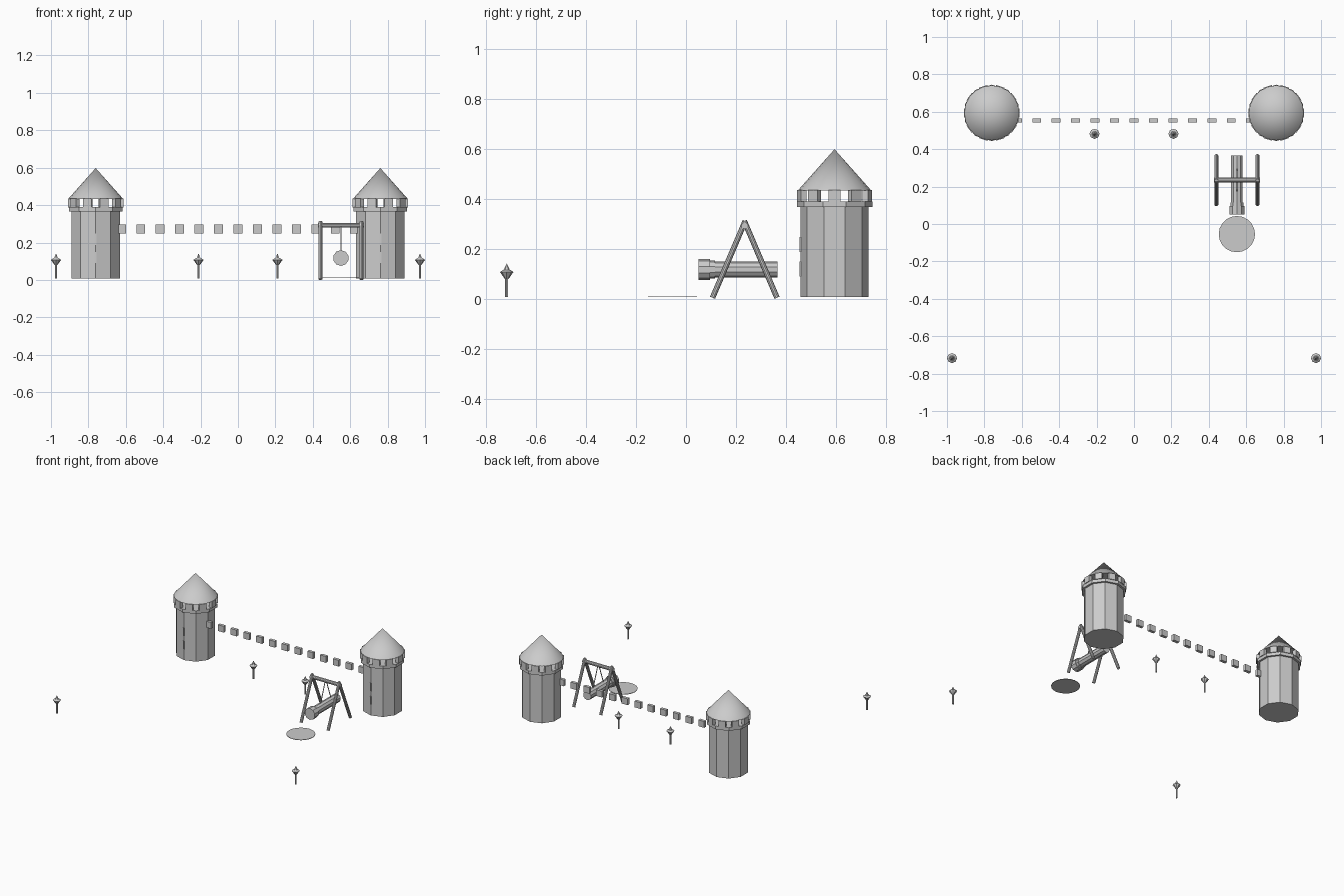
import bpy, math
from mathutils import Vector

cube = bpy.data.objects.get("Cube")
if cube:
    bpy.data.objects.remove(cube, do_unlink=True)

stone = bpy.data.materials.new("stone_grey")
stone.use_nodes = True
GREY = (0.6, 0.6, 0.6, 1)
stone.diffuse_color = GREY
stone.node_tree.nodes["Principled BSDF"].inputs["Base Color"].default_value = GREY


def finish(name, smooth=False):
    ob = bpy.context.object
    ob.name = name
    ob.data.materials.append(stone)
    if smooth:
        bpy.ops.object.shade_smooth_by_angle(angle=math.radians(40))
    return ob


def box(name, loc, size, turn=0):
    bpy.ops.mesh.primitive_cube_add(size=1, location=loc, rotation=(0, 0, turn))
    bpy.context.object.scale = size
    return finish(name)


def taper(name, start, end, r1, r2, sides, smooth=False):
    """Cone or cylinder running between two points."""
    a, b = Vector(start), Vector(end)
    d = b - a
    vertical = abs(d.x) + abs(d.y) < 1e-6
    rot = (0, 0, 0) if vertical else d.to_track_quat('Z', 'Y').to_euler()
    bpy.ops.mesh.primitive_cone_add(vertices=sides, radius1=r1, radius2=r2,
                                    depth=d.length, location=(a + b) / 2, rotation=rot)
    return finish(name, smooth)


def rod(name, start, end, r, sides=10):
    return taper(name, start, end, r, r, sides)


def tower(side, x, y=0.594):
    def column(part, z1, z2, r1, r2, sides=10, smooth=False):
        taper(f"{side}_tower_{part}", (x, y, z1), (x, y, z2), r1, r2, sides, smooth)

    column("body", 0.008, 0.368, 0.136, 0.136)
    column("parapet_floor", 0.366, 0.389, 0.151, 0.151)
    column("roof", 0.433, 0.598, 0.147, 0, 20, True)
    # Ring of battlements, open between them
    for i in range(10):
        a = math.radians(36 * i)
        box(f"{side}_tower_battlement", (x + 0.137 * math.cos(a), y + 0.137 * math.sin(a), 0.411),
            (0.024, 0.048, 0.046), a)
    # Arrow slits on the front
    for z in (0.12, 0.217):
        box(f"{side}_tower_arrow_slit", (x, y - 0.134, z), (0.01, 0.012, 0.06))


def torch(x, y):
    taper("torch_pole", (x, y, 0.008), (x, y, 0.085), 0.006, 0.006, 8)
    taper("torch_cup", (x, y, 0.08), (x, y, 0.107), 0.008, 0.027, 8)
    taper("torch_rim", (x, y, 0.107), (x, y, 0.116), 0.027, 0.014, 8)
    taper("torch_flame", (x, y, 0.114), (x, y, 0.142), 0.013, 0, 6)


for side, s in (("left", 1), ("right", -1)):
    tower(side, s * 0.761)
    torch(s * 0.973, -0.717)
    torch(s * 0.211, 0.482)

# Row of wall blocks between the towers
for i in range(-6, 7):
    box("wall_block", (i * 0.104, 0.554, 0.272), (0.048, 0.022, 0.046))

# Swinging ram: frame
cx, cy = 0.55, 0.235
for s in (-1, 1):
    x = cx + s * 0.11
    for t in (-1, 1):
        rod("frame_leg", (x, cy + t * 0.129, 0.004), (x, cy - t * 0.002, 0.311), 0.011)
rod("frame_crossbar", (cx - 0.123, cy, 0.292), (cx + 0.123, cy, 0.292), 0.013)

# Swinging ram: log, head and ropes
rod("ram_log", (cx, 0.09, 0.117), (cx, 0.366, 0.117), 0.032)
rod("ram_collar", (cx, 0.094, 0.117), (cx, 0.115, 0.117), 0.036)
rod("ram_head", (cx, 0.05, 0.117), (cx, 0.095, 0.117), 0.042)
for t in (-1, 1):
    rod("ram_rope", (cx, cy + t * 0.008, 0.285), (cx, cy + t * 0.062, 0.14), 0.003, 6)

# Ground plate in front of the ram
rod("ground_plate", (cx, -0.054, 0.009), (cx, -0.054, 0.012), 0.097, 20)
